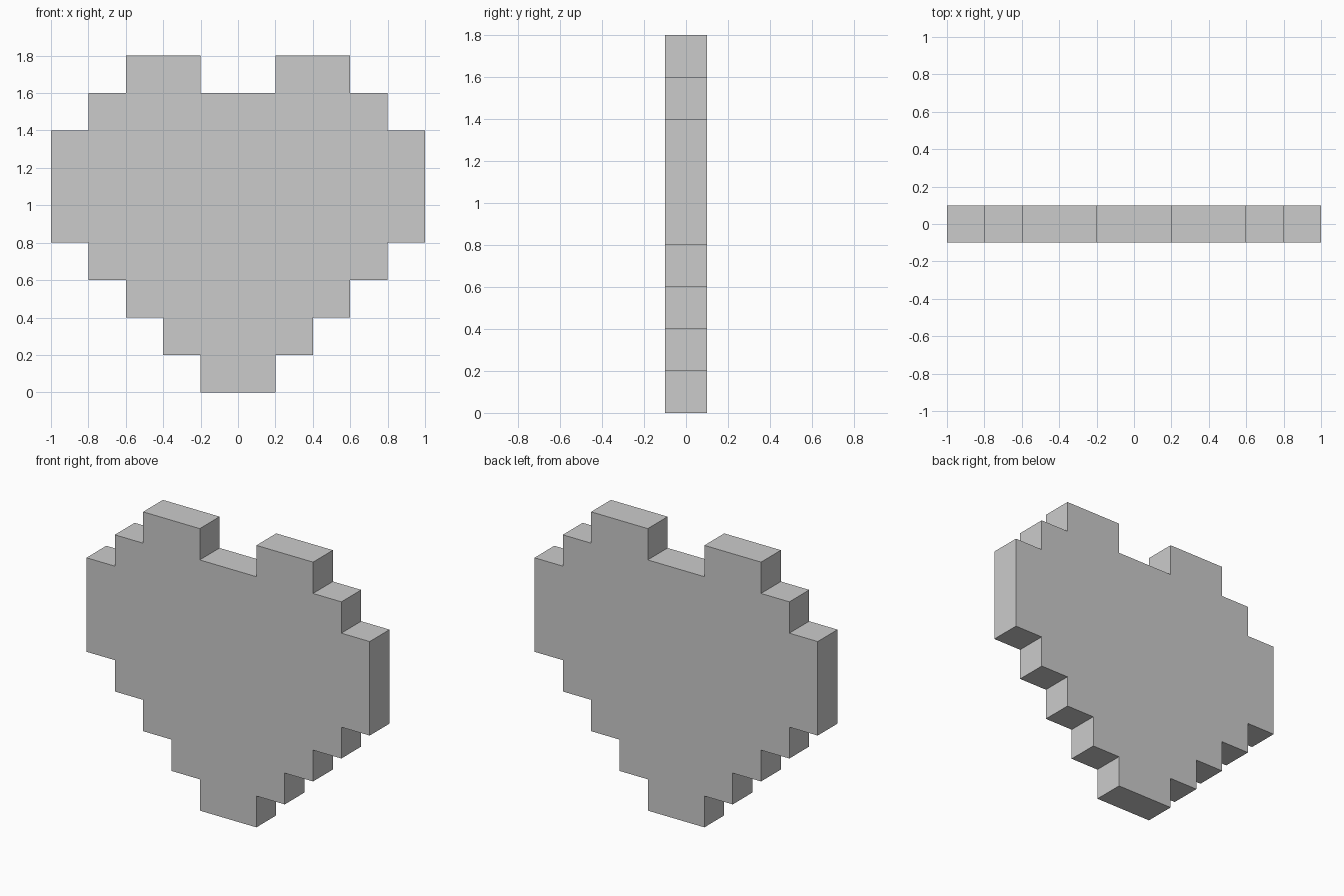
import bpy, bmesh

if "Cube" in bpy.data.objects:
    bpy.data.objects.remove(bpy.data.objects["Cube"])

STEP = 0.2     # size of one pixel block
DEPTH = 0.2    # thickness along y

# Right half of the stepped outline, bottom to top, in block units
right = [(1, 0)]
for i in range(1, 5):                       # lower staircase
    right += [(i, i), (i + 1, i)]
right += [(5, 7), (4, 7), (4, 8), (3, 8),   # side and upper steps
          (3, 9), (1, 9), (1, 8)]           # lobe and centre notch

# Mirror to the left half to close the outline
outline = right + [(-x, z) for x, z in reversed(right)]

# Extrude the outline through the thickness
bm = bmesh.new()
verts = [bm.verts.new((x * STEP, -DEPTH / 2, z * STEP)) for x, z in outline]
front = bm.faces.new(verts)
ext = bmesh.ops.extrude_face_region(bm, geom=[front], use_keep_orig=True)
back = [e for e in ext["geom"] if isinstance(e, bmesh.types.BMVert)]
bmesh.ops.translate(bm, verts=back, vec=(0, DEPTH, 0))
bmesh.ops.recalc_face_normals(bm, faces=bm.faces[:])

mesh = bpy.data.meshes.new("pixel_heart")
bm.to_mesh(mesh)
bm.free()
bpy.context.collection.objects.link(bpy.data.objects.new("pixel_heart", mesh))
